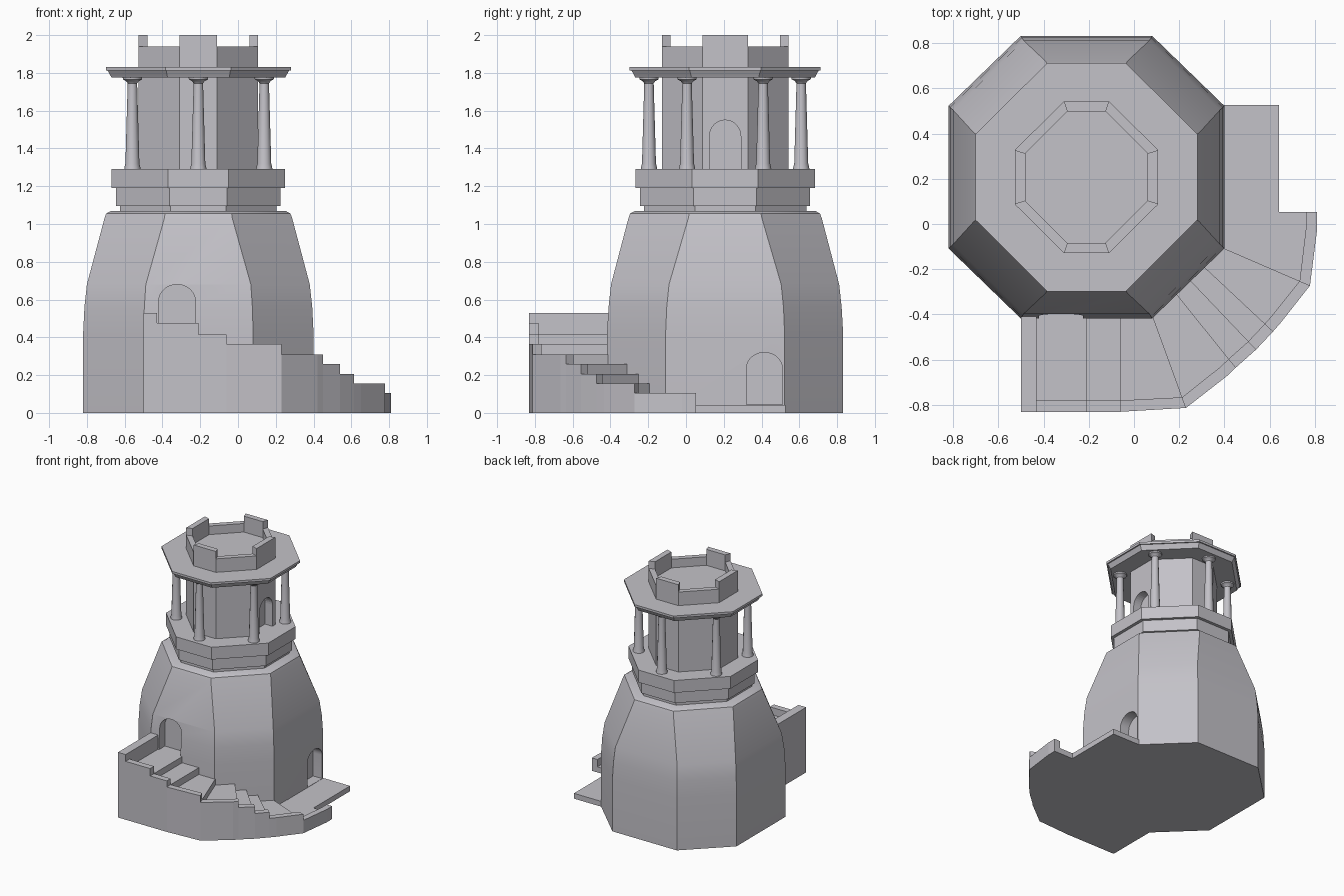
import bpy, bmesh, math

if "Cube" in bpy.data.objects:
    bpy.data.objects.remove(bpy.data.objects["Cube"])

CX, CY = -0.21, 0.207          # tower axis

stone = bpy.data.materials.new("grey_stone")
stone.diffuse_color = (0.55, 0.54, 0.58, 1)
stone.use_nodes = True
stone.node_tree.nodes["Principled BSDF"].inputs["Base Color"].default_value = stone.diffuse_color


def finish(bm, name):
    bmesh.ops.recalc_face_normals(bm, faces=bm.faces)
    me = bpy.data.meshes.new(name)
    bm.to_mesh(me)
    bm.free()
    me.materials.append(stone)
    ob = bpy.data.objects.new(name, me)
    bpy.context.collection.objects.link(ob)
    return ob


def smooth(ob):
    bpy.ops.object.select_all(action='DESELECT')
    ob.select_set(True)
    bpy.context.view_layer.objects.active = ob
    bpy.ops.object.shade_smooth_by_angle(angle=math.radians(30))


def loft(name, rings):
    """Skin a stack of equal-sized point rings and cap both ends."""
    bm = bmesh.new()
    vs = [[bm.verts.new(p) for p in r] for r in rings]
    n = len(rings[0])
    for a, b in zip(vs, vs[1:]):
        for i in range(n):
            j = (i + 1) % n
            bm.faces.new((a[i], a[j], b[j], b[i]))
    bm.faces.new(vs[0][::-1])
    bm.faces.new(vs[-1])
    return finish(bm, name)


def octagon(z, hx, hy, ex, ey):
    """Eight-sided ring: half sizes hx, hy and half edge lengths ex, ey."""
    pts = [(hx, -ey), (hx, ey), (ex, hy), (-ex, hy),
           (-hx, ey), (-hx, -ey), (-ex, -hy), (ex, -hy)]
    return [(CX + x, CY + y, z) for x, y in pts]


def prism(name, pts, z0, z1):
    return loft(name, [[(x, y, z) for x, y in pts] for z in (z0, z1)])


def cut_door(ob, axis, centre, half, z0, spring, top, d0, d1):
    """Cut an arched recess running along axis from d0 to d1."""
    prof = [(centre + half, z0)]
    for k in range(17):
        a = math.pi * k / 16
        prof.append((centre + half * math.cos(a), spring + (top - spring) * math.sin(a)))
    prof.append((centre - half, z0))
    rings = [[(d, u, z) if axis == 'x' else (u, d, z) for u, z in prof] for d in (d0, d1)]
    cutter = loft("door_cutter", rings)
    cutter.hide_render = True
    mod = ob.modifiers.new("door", 'BOOLEAN')
    mod.operation = 'DIFFERENCE'
    mod.solver = 'EXACT'
    mod.object = cutter
    bpy.context.view_layer.objects.active = ob
    bpy.ops.object.modifier_apply(modifier=mod.name)
    bpy.data.objects.remove(cutter)


# Bulging lower body with a softened rim
body = loft("lower_body", [octagon(*r) for r in (
    (0, .61, .625, .29, .315), (.42, .61, .625, .29, .315),
    (.56, .603, .617, .286, .309), (.68, .59, .604, .278, .297),
    (1.03, .497, .512, .18, .195), (1.055, .488, .503, .176, .19),
    (1.068, .465, .48, .167, .18))])
cut_door(body, 'y', -.3225, .0975, .415, .59, .68, -.6, -.34)
cut_door(body, 'x', .415, .095, .045, .235, .32, .6, .32)
smooth(body)

# Stepped gallery base
loft("gallery_base", [octagon(*r) for r in (
    (1.05, .415, .43, .147, .16), (1.095, .415, .43, .147, .16),
    (1.095, .435, .45, .152, .167), (1.19, .435, .45, .152, .167),
    (1.19, .46, .475, .16, .175), (1.29, .46, .475, .16, .175))])

# Upper tower with a sunken roof floor behind the parapet
out, inn = (.317, .335, .1, .12), (.27, .29, .085, .105)
tower = loft("upper_tower", [octagon(z, *s) for z, s in (
    (1.27, out), (1.94, out), (1.94, inn), (1.87, inn))])
cut_door(tower, 'x', CY, .083, 1.29, 1.465, 1.55, .3, .04)

# Raised merlons on the four straight sides
o, i = octagon(0, *out), octagon(0, *inn)
for k in (0, 2, 4, 6):
    quad = [o[k], o[k + 1], i[k + 1], i[k]]
    prism(f"merlon_{k // 2 + 1}", [p[:2] for p in quad], 1.94, 2.0)

# Overhanging gallery roof
loft("gallery_roof", [octagon(*r) for r in (
    (1.775, .46, .475, .163, .178), (1.785, .465, .48, .165, .18),
    (1.812, .48, .495, .17, .187), (1.812, .49, .505, .174, .19),
    (1.83, .49, .505, .174, .19))])

# Six tapered columns in a hexagon
column_profile = [(.044, 1.285), (.042, 1.30), (.037, 1.32), (.025, 1.745),
                  (.034, 1.757), (.05, 1.765), (.052, 1.78)]
for k in range(6):
    a = math.radians(30 + 60 * k)
    x, y = CX + .403 * math.cos(a), CY + .403 * math.sin(a)
    smooth(loft(f"column_{k + 1}", [
        [(x + r * math.cos(t * math.pi / 6), y + r * math.sin(t * math.pi / 6), z)
         for t in range(12)] for r, z in column_profile]))

# Winding stair: each step has inner points, outer points and a curb height
TH = .05
stops = [  # (inner point, outer point) at each step boundary
    ((-.43, -.40), (-.43, -.83)), ((-.21, -.40), (-.21, -.83)),
    ((-.06, -.40), (-.06, -.83)), ((.08, -.40), (.23, -.813)),
    ((.18, -.30), (.45, -.635)), ((.24, -.24), (.54, -.555)),
    ((.30, -.18), (.615, -.475)), ((.38, -.10), (.778, -.272)),
    ((.38, .053), (.81, .053))]
extra = {3: (.42, -.665), 6: (.65, -.435), 7: (.81, -.02)}   # bends in the outer wall
heights = [.475, .415, .365, .31, .26, .205, .155, .105, .045]


def inset(p, q):
    """Point on the curb's inner line, moved from outer p toward inner q."""
    d = math.dist(p, q)
    return tuple(a + (b - a) * TH / d for a, b in zip(p, q))


for k in range(8):
    (ia, oa), (ib, ob) = stops[k], stops[k + 1]
    outer = [oa] + ([extra[k]] if k in extra else []) + [ob]
    mid = ((ia[0] + ib[0]) / 2, (ia[1] + ib[1]) / 2)
    inner = [inset(oa, ia)] + ([inset(extra[k], mid)] if k in extra else []) + [inset(ob, ib)]
    prism(f"step_{k + 1}", [ia] + inner + [ib], 0, heights[k + 1])
    prism(f"curb_{k + 1}", outer + inner[::-1], 0, heights[k])

# End wall beside the landing and the paving slab at the lower door
prism("landing_end_wall", [(-.5, -.83), (-.43, -.83), (-.43, -.40), (-.5, -.40)], 0, .53)
prism("door_slab", [(.38, .053), (.64, .053), (.64, .527), (.38, .527)], 0, .043)
